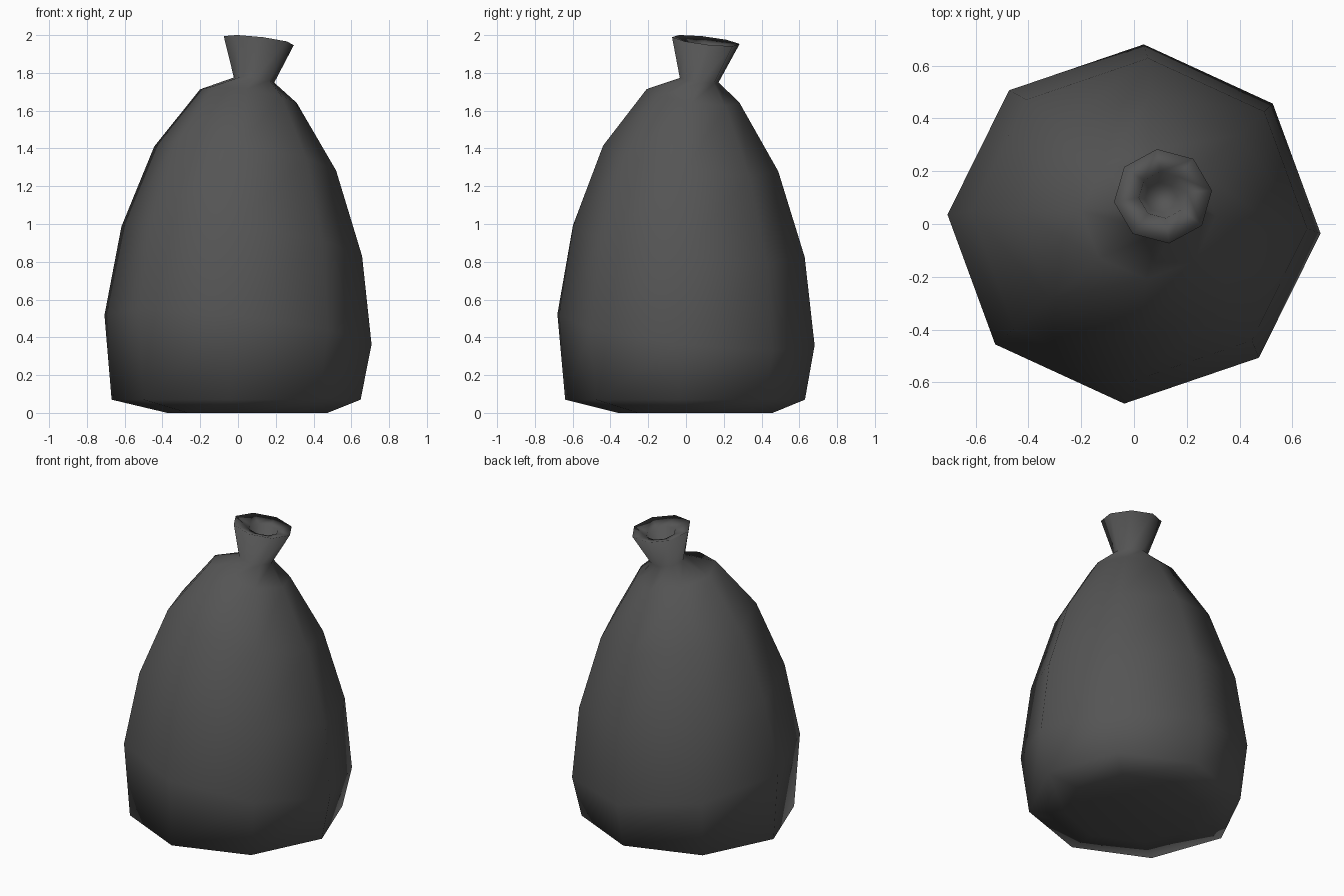
import bpy, bmesh, math

if "Cube" in bpy.data.objects:
    bpy.data.objects.remove(bpy.data.objects["Cube"])

SIDES = 8
# Rings from base to neck hole: centre x, centre y, z, radius, tilt, twist in degrees
RINGS = [
    (0.05, 0.05, 0.00, 0.425, 0.0, -3),      # base
    (-0.01, -0.005, 0.07, 0.66, 0.0, -3),    # bottom crease
    (0.0, 0.0, 0.44, 0.708, -0.115, -3),     # belly
    (0.02, 0.015, 0.908, 0.638, -0.13, -3),
    (0.038, 0.025, 1.347, 0.482, -0.14, -3),
    (0.055, 0.038, 1.677, 0.256, -0.145, -2),  # shoulder
    (0.085, 0.07, 1.762, 0.107, -0.12, 4),   # tied neck
    (0.11, 0.105, 1.971, 0.187, -0.115, 7),  # flared lip
    (0.11, 0.11, 1.945, 0.092, -0.115, 7),   # inner lip
    (0.10, 0.10, 1.82, 0.06, -0.115, 7),     # hole floor
]

grey = bpy.data.materials.new("dark grey cloth")
grey.diffuse_color = (0.09, 0.09, 0.09, 1)
grey.use_nodes = True
grey.node_tree.nodes["Principled BSDF"].inputs["Base Color"].default_value = grey.diffuse_color

bm = bmesh.new()
loops = []
for cx, cy, cz, r, tilt, twist in RINGS:
    loop = []
    for i in range(SIDES):
        a = math.tau * i / SIDES + math.radians(twist)
        dx, dy = r * math.cos(a), 0.963 * r * math.sin(a)
        loop.append(bm.verts.new((cx + dx, cy + dy, cz + tilt * (dx + dy))))
    loops.append(loop)

# Skin the rings and close both ends
for a, b in zip(loops, loops[1:]):
    for i in range(SIDES):
        j = (i + 1) % SIDES
        bm.faces.new((a[i], a[j], b[j], b[i]))
bm.faces.new(loops[0][::-1])
bm.faces.new(loops[-1])
for f in bm.faces:
    f.smooth = True

mesh = bpy.data.meshes.new("sack")
bm.to_mesh(mesh)
bm.free()
mesh.materials.append(grey)
sack = bpy.data.objects.new("sack", mesh)
bpy.context.collection.objects.link(sack)
